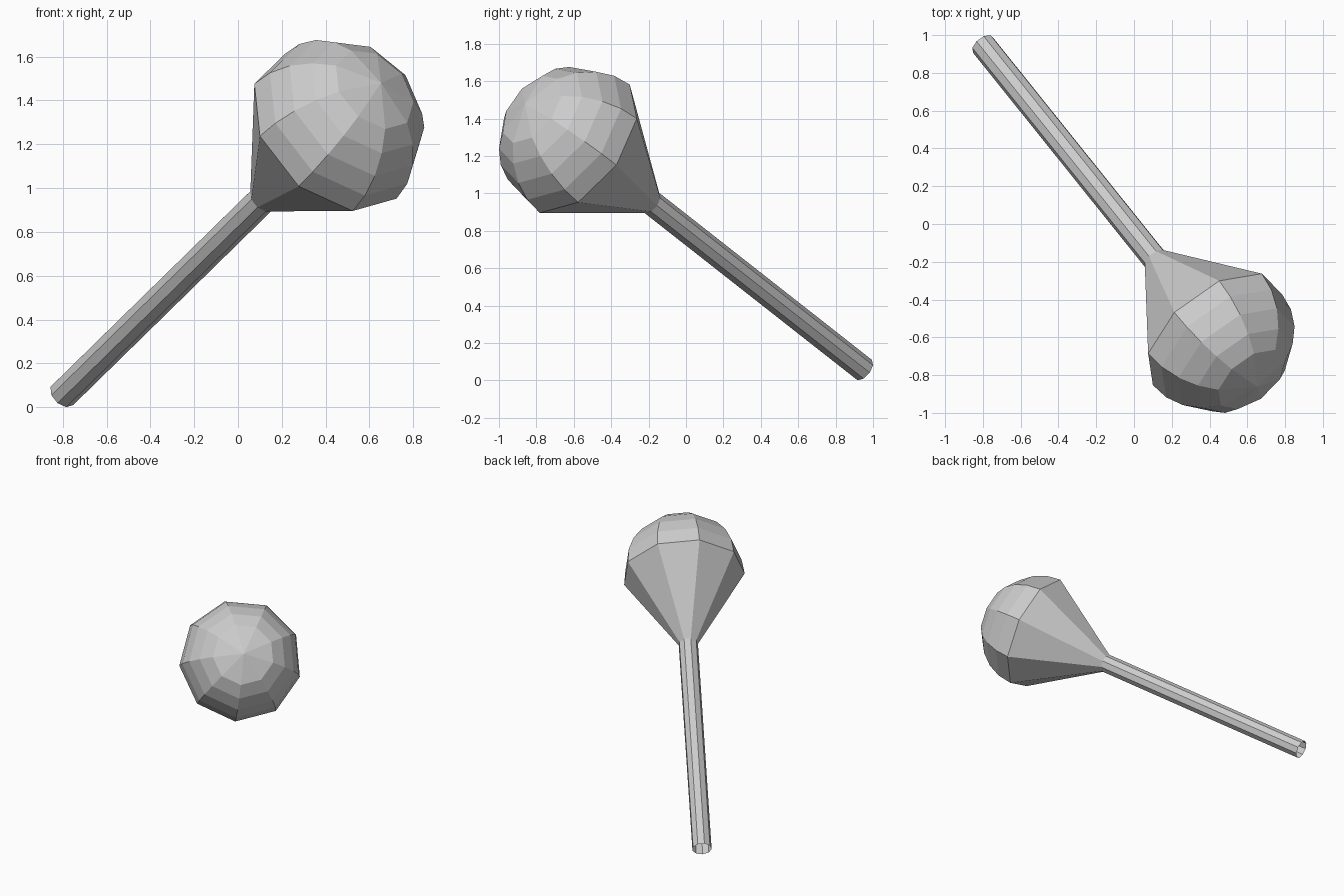
import bpy, bmesh, math
from mathutils import Vector

if "Cube" in bpy.data.objects:
    bpy.data.objects.remove(bpy.data.objects["Cube"])

SIDES = 9
base = Vector((-0.80, 0.95, 0.058))            # open end of the handle
bulb_centre = Vector((0.425, -0.577, 1.257))   # widest ring of the bulb
axis = (bulb_centre - base).normalized()
reach = (bulb_centre - base).length

# Ring frame, aimed at a known corner of the bulb
corner = Vector((0.45, -0.30, 1.58)) - bulb_centre
u = (corner - axis * corner.dot(axis)).normalized()
v = axis.cross(u)


def lathe(name, profile):
    """Revolve (distance along axis, radius) points; radius 0 closes to a tip."""
    bm = bmesh.new()
    rings = []
    for t, r in profile:
        centre = base + axis * t
        if r == 0:
            rings.append([bm.verts.new(centre)])
            continue
        angles = [math.tau * i / SIDES for i in range(SIDES)]
        rings.append([bm.verts.new(centre + (u * math.cos(a) + v * math.sin(a)) * r)
                      for a in angles])
    for low, high in zip(rings, rings[1:]):
        for i in range(SIDES):
            j = (i + 1) % SIDES
            if len(high) == 1:
                bm.faces.new((low[i], low[j], high[0]))
            else:
                bm.faces.new((low[i], low[j], high[j], high[i]))
    mesh = bpy.data.meshes.new(name)
    bm.to_mesh(mesh)
    bm.free()
    obj = bpy.data.objects.new(name, mesh)
    bpy.context.collection.objects.link(obj)
    return obj


HANDLE_R, BULB_R, NECK = 0.068, 0.427, 1.71

# Hollow straight handle, open at the bottom
lathe("handle", [(0, HANDLE_R), (NECK, HANDLE_R)])

# Bulb: straight cone from the neck, then a rounded dome
dome = [(reach + BULB_R * math.sin(math.radians(a)), BULB_R * math.cos(math.radians(a)))
        for a in (0, 15, 30, 45, 60)]
lathe("bulb", [(NECK, HANDLE_R)] + dome + [(reach + BULB_R, 0)])
